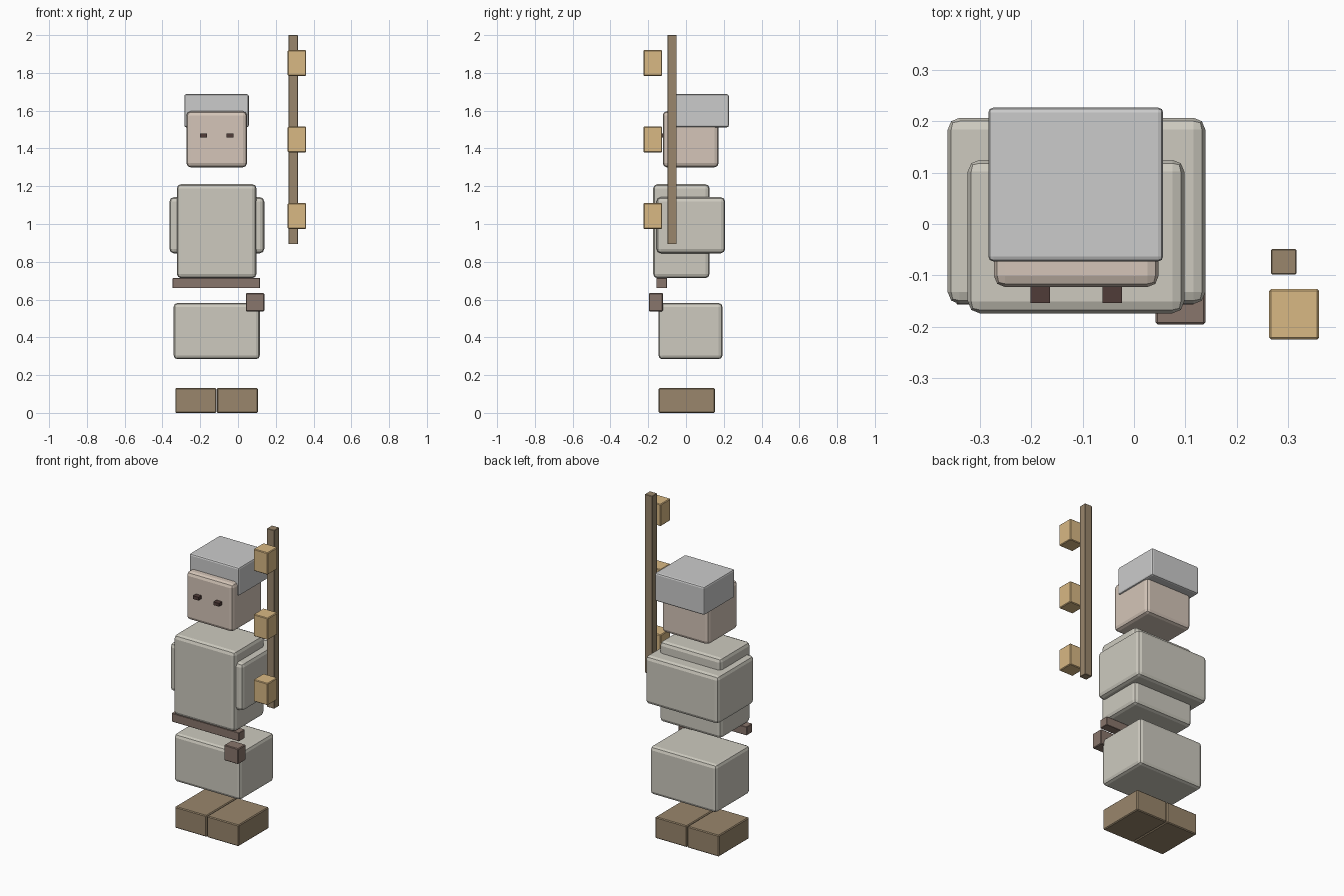
import bpy

def material(name, rgb):
    m = bpy.data.materials.new(name)
    m.diffuse_color = (*rgb, 1)
    return m

CLOTH = material("cloth", (0.61, 0.59, 0.52))
SKIN = material("skin", (0.66, 0.56, 0.48))
HAT = material("hat_grey", (0.66, 0.66, 0.65))
WOOD = material("wood", (0.32, 0.24, 0.15))
LEATHER = material("leather", (0.25, 0.18, 0.15))
DARK = material("eye_dark", (0.08, 0.045, 0.04))
GOLD = material("gold", (0.69, 0.48, 0.23))

def box(name, x, y, z, mat, bevel=0.0, segments=2):
    """Bevelled flat-shaded box from (min, max) ranges."""
    bpy.ops.mesh.primitive_cube_add(size=1, location=[sum(r) / 2 for r in (x, y, z)])
    o = bpy.context.object
    o.name = name
    o.scale = [r[1] - r[0] for r in (x, y, z)]
    bpy.ops.object.transform_apply(location=False, rotation=False, scale=True)
    o.data.materials.append(mat)
    if bevel:
        b = o.modifiers.new("bevel", 'BEVEL')
        b.width = bevel
        b.segments = segments
    return o

# feet, two side by side
for side, x in (("right", (-0.332, -0.115)), ("left", (-0.112, 0.105))):
    box(side + "_foot", x, (-0.145, 0.153), (0.0, 0.132), WOOD, 0.005, 1)

# robe: skirt, torso and the wide sleeve block behind it
box("skirt", (-0.341, 0.116), (-0.146, 0.193), (0.284, 0.582), CLOTH, 0.021)
box("torso", (-0.324, 0.098), (-0.174, 0.125), (0.713, 1.211), CLOTH, 0.023)
box("sleeves", (-0.363, 0.139), (-0.156, 0.207), (0.845, 1.142), CLOTH, 0.023)

# belt and pouch
box("belt", (-0.346, 0.117), (-0.157, -0.100), (0.660, 0.713), LEATHER, 0.002, 1)
box("pouch", (0.042, 0.139), (-0.196, -0.122), (0.538, 0.634), LEATHER, 0.004, 1)

# head, hat and eyes
box("head", (-0.273, 0.048), (-0.123, 0.173), (1.300, 1.597), SKIN, 0.022)
box("hat", (-0.284, 0.057), (-0.073, 0.227), (1.512, 1.687), HAT, 0.010)
for side, x in (("right", -0.183), ("left", -0.042)):
    box(side + "_eye", (x - 0.019, x + 0.019), (-0.154, -0.115), (1.458, 1.478), DARK)

# staff with three hanging blocks
box("staff", (0.267, 0.317), (-0.098, -0.049), (0.893, 2.0), WOOD, 0.002, 1)
for i in range(3):
    z = 1.042 + 0.405 * i
    box(f"staff_block_{i + 1}", (0.263, 0.361), (-0.225, -0.127),
        (z - 0.068, z + 0.068), GOLD, 0.004, 1)
